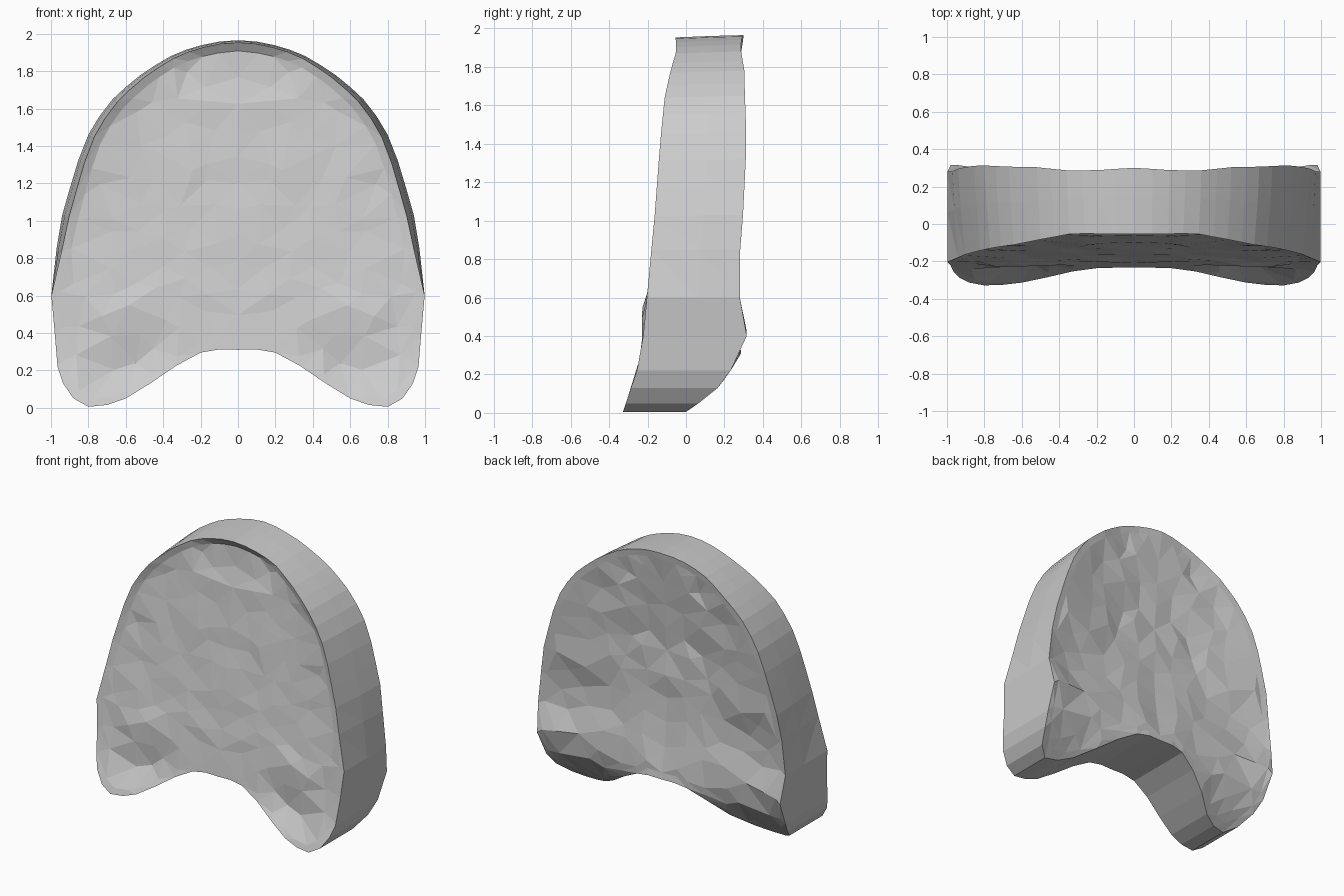
import bpy, bmesh, random
from mathutils import Vector
from mathutils.geometry import delaunay_2d_cdt, intersect_point_line

if "Cube" in bpy.data.objects:
    bpy.data.objects.remove(bpy.data.objects["Cube"])

random.seed(4)

# right half of the outline (x, z), from the arch round the lobe to the crown
OUTLINE = [(0, .31), (.1, .312), (.2, .295), (.33, .225), (.47, .13), (.6, .05), (.7, .015),
           (.8, .005), (.88, .05), (.935, .13), (.965, .22), (.98, .4), (.998, .6),
           (.97, .85), (.94, 1.03), (.9, 1.17), (.855, 1.32), (.8, 1.46), (.74, 1.56),
           (.67, 1.65), (.6, 1.715), (.52, 1.78), (.445, 1.83), (.36, 1.88), (.275, 1.915),
           (.19, 1.94), (.1, 1.958), (0, 1.965)]
# depth of each face by height (z, y)
FRONT = [(0, -.33), (.12, -.29), (.2, -.26), (.3, -.235), (.5, -.21), (.65, -.2),
         (1, -.165), (1.4, -.135), (1.65, -.11), (1.8, -.075), (1.88, -.05), (1.97, -.055)]
BACK = [(0, -.01), (.03, .04), (.15, .19), (.34, .305), (.45, .325), (.65, .265),
        (1, .295), (1.4, .315), (1.7, .305), (1.97, .3)]


def depth(profile, z):
    """Linear interpolation along a depth profile."""
    for (z0, y0), (z1, y1) in zip(profile, profile[1:]):
        if z <= z1:
            return y0 + (y1 - y0) * max(0, z - z0) / (z1 - z0)
    return profile[-1][1]


def clamp(v):
    return max(0, min(1, v))


def bump(x, z, cx, cz, r):
    return clamp(1 - ((x - cx) ** 2 + (z - cz) ** 2) / r ** 2)


def front_y(x, z, d):
    """Shallow tray, deeper towards the crown, with a swelling and a dimple over each lobe."""
    y = depth(FRONT, z) + .05 * clamp(d / .08) * clamp((z - .5) / 1.0)
    y += clamp(d / .08) * (.045 * bump(x, z, .6, .25, .2) - .025 * bump(x, z, .6, .46, .2))
    return y + (random.uniform(-.006, .006) if d > .06 else 0)


def back_y(x, z, d):
    """Dished, rough back, fuller towards the sides."""
    limit = .287 + .035 * clamp((x - .38) / .27) + (.015 * clamp(1 - x / .2) if z > 1.8 else 0)
    y = min(depth(BACK, z), limit) - .03 * clamp(d / .2) - .025 * clamp((d - .2) / .35)
    return y + (random.uniform(-.014, .014) if d > .06 else 0)


def inset(x, z, amount):
    """Draw the upper sides of the outline slightly inwards."""
    return Vector((x * (1 - amount * clamp((z - .6) * 3)), z - amount * .3 * clamp(z - .6)))


def edge_distance(p, loop):
    best = 9
    for a, b in zip(loop, loop[1:]):
        q, t = intersect_point_line(p, a, b)
        q = a if t < 0 else b if t > 1 else q
        best = min(best, (p.to_3d() - q.to_3d()).length)
    return best


bm = bmesh.new()


def face_sheet(amount, y_of, step):
    """Faceted sheet filling the half outline; returns its rim vertices."""
    loop = [inset(x, z, amount) for x, z in OUTLINE]
    top, low = loop[-1].y - .045, loop[0].y + .045
    seam_count = int((top - low) / step)
    seam = [Vector((0, top + (low - top) * i / seam_count)) for i in range(seam_count + 1)]
    points = loop + seam
    polygon = list(range(len(points)))
    # lip just inside the rim, then loosely scattered facets
    centre = Vector((.3, .9))
    extra = [p + (centre - p).normalized() * .05 for p in loop[1:-1]]
    for i in range(1, int(1 / step) + 1):
        for j in range(int(2 / step) + 1):
            p = Vector((i * step, j * step + step / 2 * (i % 2)))
            p += Vector((random.uniform(-.3, .3), random.uniform(-.3, .3))) * step
            if p.x > step * .4 and edge_distance(p, loop) > .09:
                extra.append(p)
    co, _, tris, *_ = delaunay_2d_cdt(points + extra, [], [polygon], 1, 1e-5)
    verts = []
    for p in co:
        d = edge_distance(p, loop)
        verts.append(bm.verts.new((p.x, y_of(p.x, p.y, d if d > .002 else 0), p.y)))
    for tri in tris:
        bm.faces.new([verts[i] for i in tri])
    return [bm.verts.new((p.x, y_of(p.x, p.y, 0), p.y)) for p in loop]


# front and back sheets joined by the side wall
front_rim = face_sheet(.04, front_y, .14)
back_rim = face_sheet(0, back_y, .16)
middle = []
for (x, z), f, b in zip(OUTLINE, front_rim, back_rim):
    p = inset(x, z, .014)
    middle.append(bm.verts.new((p.x, f.co.y * .45 + b.co.y * .55, p.y)))
for a, b in ((front_rim, middle), (middle, back_rim)):
    for i in range(len(a) - 1):
        bm.faces.new((a[i], a[i + 1], b[i + 1], b[i]))

# weld the rims, mirror the half and facet it
bmesh.ops.remove_doubles(bm, verts=bm.verts[:], dist=.001)
for v in bm.verts:
    if abs(v.co.x) < 1e-4:
        v.co.x = 0
bmesh.ops.triangulate(bm, faces=bm.faces[:])
bmesh.ops.mirror(bm, geom=bm.verts[:] + bm.edges[:] + bm.faces[:], axis='X', merge_dist=.0005)
bmesh.ops.recalc_face_normals(bm, faces=bm.faces[:])

mesh = bpy.data.meshes.new("arched_slab")
bm.to_mesh(mesh)
bm.free()
slab = bpy.data.objects.new("arched_slab", mesh)
bpy.context.collection.objects.link(slab)

grey = bpy.data.materials.new("light_grey")
grey.diffuse_color = (.6, .6, .6, 1)
grey.use_nodes = True
grey.node_tree.nodes["Principled BSDF"].inputs["Base Color"].default_value = grey.diffuse_color
mesh.materials.append(grey)
